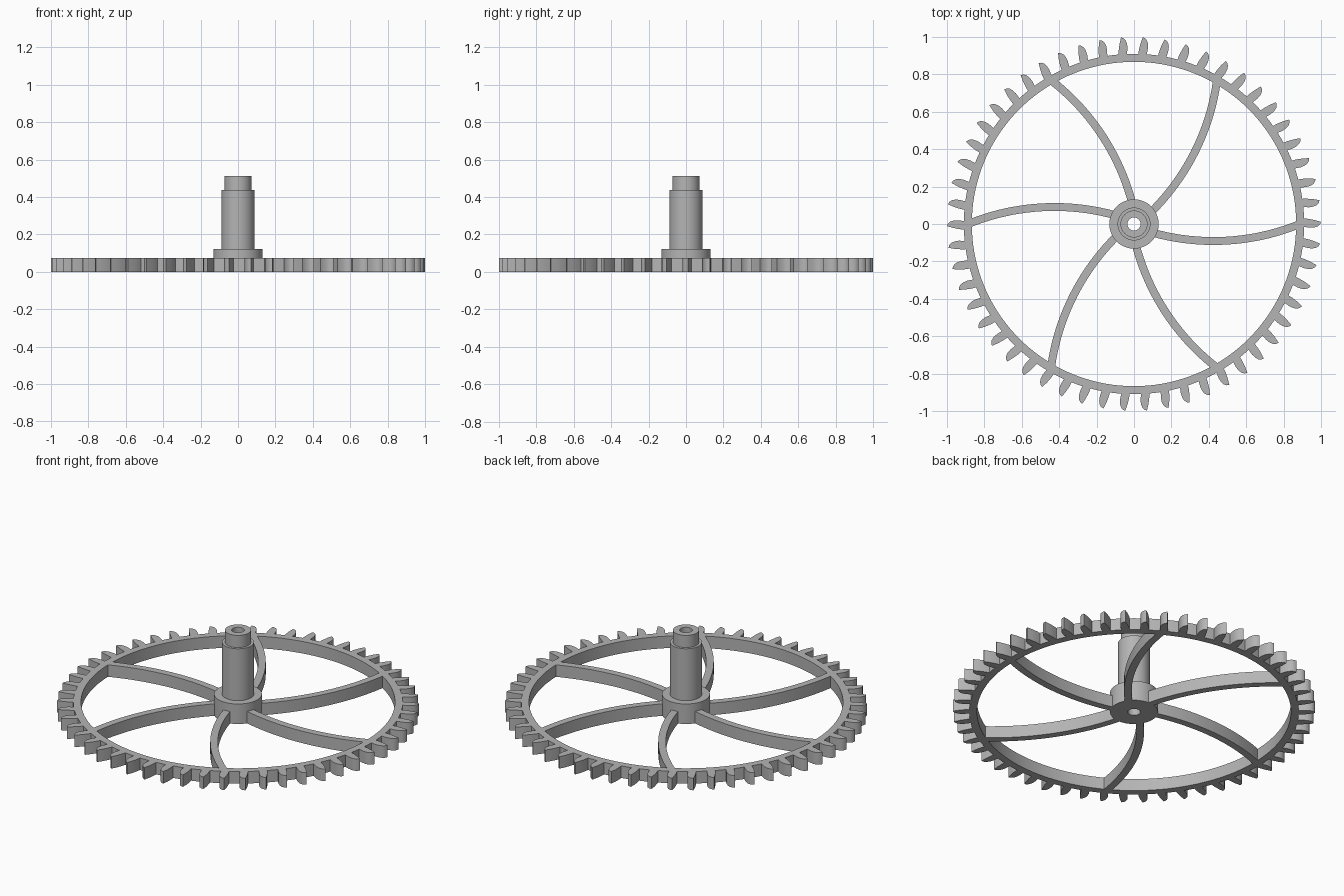
import bpy
import bmesh
from math import cos, sin, pi, radians, sqrt
from mathutils import Matrix, Vector

if "Cube" in bpy.data.objects:
    bpy.data.objects.remove(bpy.data.objects["Cube"], do_unlink=True)

THICK = 0.073
TEETH = 54
SPOKES = 6

metal = bpy.data.materials.new("grey_metal")
metal.use_nodes = True
GREY = (0.46, 0.46, 0.46, 1.0)
metal.diffuse_color = GREY
metal.node_tree.nodes["Principled BSDF"].inputs["Base Color"].default_value = GREY


def finish(name, bm):
    """Turn a bmesh into a smooth-by-angle object."""
    bmesh.ops.recalc_face_normals(bm, faces=bm.faces)
    mesh = bpy.data.meshes.new(name)
    bm.to_mesh(mesh)
    bm.free()
    mesh.materials.append(metal)
    obj = bpy.data.objects.new(name, mesh)
    bpy.context.collection.objects.link(obj)
    bpy.ops.object.select_all(action="DESELECT")
    obj.select_set(True)
    bpy.context.view_layer.objects.active = obj
    bpy.ops.object.shade_smooth_by_angle(angle=radians(32))
    return obj


def lathe(name, profile, segments):
    """Revolve a closed (radius, z) profile about the z axis."""
    bm = bmesh.new()
    rings = []
    for i in range(segments):
        a = 2 * pi * i / segments
        rings.append([bm.verts.new((r * cos(a), r * sin(a), z)) for r, z in profile])
    n = len(profile)
    for i in range(segments):
        here, there = rings[i], rings[(i + 1) % segments]
        for j in range(n):
            k = (j + 1) % n
            bm.faces.new((here[j], there[j], there[k], here[k]))
    return finish(name, bm)


def radial_plates(name, outline, count):
    """Extrude a flat outline and repeat it around the z axis."""
    bm = bmesh.new()
    for i in range(count):
        turn = Matrix.Rotation(2 * pi * i / count, 3, "Z")
        low = [bm.verts.new(turn @ Vector((x, y, 0))) for x, y in outline]
        high = [bm.verts.new(turn @ Vector((x, y, THICK))) for x, y in outline]
        bm.faces.new(low)
        bm.faces.new(high)
        for j in range(len(outline)):
            k = (j + 1) % len(outline)
            bm.faces.new((low[j], low[k], high[k], high[j]))
    return finish(name, bm)


# Outer ring
lathe("rim", [(0.867, 0), (0.91, 0), (0.91, THICK), (0.867, THICK)], 144)

# Hub collar, stepped shaft and through bore
lathe("hub_and_shaft", [
    (0.035, 0), (0.132, 0), (0.132, 0.122), (0.088, 0.122),
    (0.088, 0.438), (0.072, 0.438), (0.072, 0.512), (0.035, 0.512)], 64)

# Leaning teeth: one nearly straight flank, one rounded flank
tooth = [(0.9, 0.030), (0.93, 0.028), (0.967, 0.021), (1.0, 0.011),
         (0.994, -0.003), (0.982, -0.013), (0.964, -0.019),
         (0.94, -0.020), (0.9, -0.014)]
radial_plates("teeth", tooth, TEETH)

# Curved spokes: circular arcs of constant width
CX, CY, RADIUS, HALF = 0.425, 1.129, 1.22, 0.021
STEPS = 20


def arc(radius, x0, x1):
    xs = [x0 + (x1 - x0) * i / STEPS for i in range(STEPS + 1)]
    return [(x, CY - sqrt(radius ** 2 - (x - CX) ** 2)) for x in xs]


outer_edge = arc(RADIUS + HALF, 0.1, 0.885)
inner_edge = arc(RADIUS - HALF, 0.1, 0.88)
radial_plates("spokes", outer_edge + inner_edge[::-1], SPOKES)
